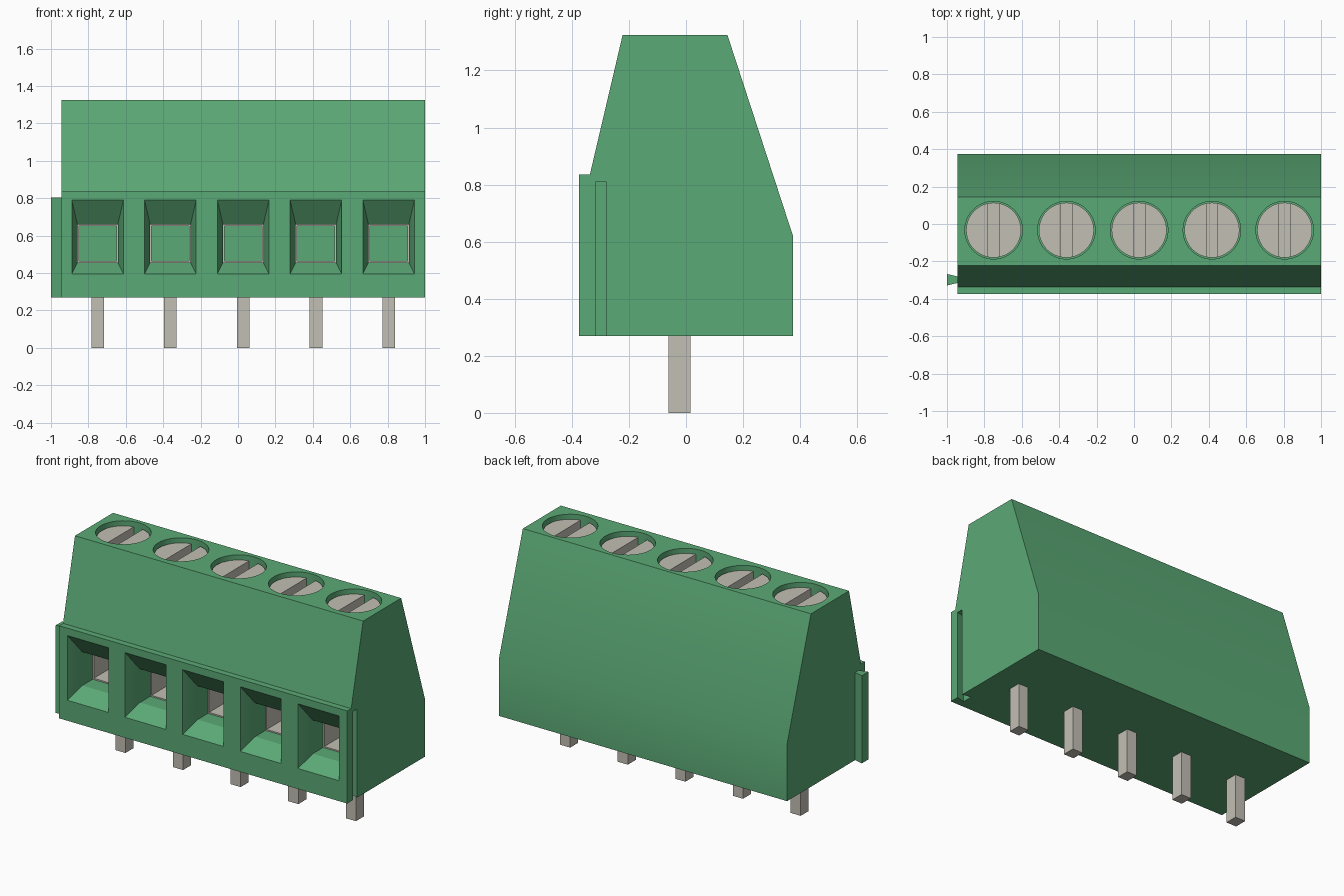
import bpy, bmesh, math
from mathutils import Matrix

if "Cube" in bpy.data.objects:
    bpy.data.objects.remove(bpy.data.objects["Cube"], do_unlink=True)


def material(name, rgb):
    m = bpy.data.materials.new(name)
    m.use_nodes = True
    m.diffuse_color = (*rgb, 1)
    m.node_tree.nodes["Principled BSDF"].inputs["Base Color"].default_value = (*rgb, 1)
    return m


GREEN = material("green plastic", (0.105, 0.40, 0.18))
METAL = material("tinned metal", (0.54, 0.52, 0.455))

LEFT, RIGHT, BASE, TOP, FRONT = -0.945, 1.0, 0.27, 1.325, -0.375
POLES = [0.0275 + 0.389 * i for i in range(-2, 3)]
SCREW_Y = -0.033
CHANNEL_BACK = 0.12


def finish(bm, name, mat):
    bmesh.ops.recalc_face_normals(bm, faces=bm.faces)
    mesh = bpy.data.meshes.new(name)
    bm.to_mesh(mesh)
    bm.free()
    mesh.materials.append(mat)
    ob = bpy.data.objects.new(name, mesh)
    bpy.context.collection.objects.link(ob)
    return ob


def loft(name, sections, mat, ring=False):
    """Bridge matching outlines; cap the ends, or close the loop into a ring."""
    bm = bmesh.new()
    loops = [[bm.verts.new(p) for p in s] for s in sections]
    pairs = list(zip(loops, loops[1:]))
    if ring:
        pairs.append((loops[-1], loops[0]))
    else:
        bm.faces.new(loops[0])
        bm.faces.new(loops[-1])
    for a, b in pairs:
        for i in range(len(a)):
            j = (i + 1) % len(a)
            bm.faces.new((a[i], a[j], b[j], b[i]))
    return finish(bm, name, mat)


def box(name, lo, hi, mat):
    def layer(z):
        return [(lo[0], lo[1], z), (hi[0], lo[1], z), (hi[0], hi[1], z), (lo[0], hi[1], z)]
    return loft(name, [layer(lo[2]), layer(hi[2])], mat)


def cylinder(name, x, y, z0, z1, r, mat):
    bm = bmesh.new()
    bmesh.ops.create_cone(bm, cap_ends=True, segments=48, radius1=r, radius2=r, depth=z1 - z0,
                          matrix=Matrix.Translation((x, y, (z0 + z1) / 2)))
    return finish(bm, name, mat)


def activate(ob):
    bpy.ops.object.select_all(action='DESELECT')
    ob.select_set(True)
    bpy.context.view_layer.objects.active = ob


def cut(ob, cutter):
    activate(ob)
    mod = ob.modifiers.new("cut", 'BOOLEAN')
    mod.operation, mod.solver, mod.object = 'DIFFERENCE', 'EXACT', cutter
    bpy.ops.object.modifier_apply(modifier=mod.name)
    bpy.data.objects.remove(cutter, do_unlink=True)


def smooth(ob):
    activate(ob)
    bpy.ops.object.shade_smooth_by_angle(angle=math.radians(20))


def opening(x, y, half, z0, z1):
    return [(x - half, y, z0), (x + half, y, z0), (x + half, y, z1), (x - half, y, z1)]


def dovetail(name, x_narrow, x_wide, z0, z1, mat, grow=0.0):
    """Upright wedge bar, narrow at one x and wide at the other."""
    mid, n, w = -0.298, 0.017 + grow, 0.031 + grow

    def layer(z):
        return [(x_narrow, mid - n, z), (x_narrow, mid + n, z), (x_wide, mid + w, z), (x_wide, mid - w, z)]
    return loft(name, [layer(z0), layer(z1)], mat)


# Housing
profile = [(FRONT, BASE), (0.375, BASE), (0.375, 0.62), (0.145, TOP),
           (-0.222, TOP), (-0.337, 0.835), (FRONT, 0.835)]
housing = loft("housing", [[(x, y, z) for y, z in profile] for x in (LEFT, RIGHT)], GREEN)

# Wire funnels and screw bores
for x in POLES:
    cut(housing, loft("funnel_cutter", [
        opening(x, FRONT - 0.1, 0.138, 0.395, 0.79),
        opening(x, FRONT, 0.138, 0.395, 0.79),
        opening(x, FRONT + 0.1, 0.108, 0.455, 0.66),
        opening(x, CHANNEL_BACK, 0.108, 0.455, 0.66)], GREEN))
    cut(housing, cylinder("bore_cutter", x, SCREW_Y, TOP - 0.14, TOP + 0.1, 0.154, GREEN))

# Interlocking groove and rail
cut(housing, dovetail("groove_cutter", RIGHT + 0.001, RIGHT - 0.055, BASE - 0.1, 0.81, GREEN, 0.002))
smooth(housing)
dovetail("side_rail", LEFT + 0.002, -1.0, BASE, 0.805, GREEN)

# Metal parts of each pole
for i, x in enumerate(POLES, 1):
    box(f"pin_{i}", (x - 0.034, -0.062, 0), (x + 0.034, 0.015, BASE + 0.02), METAL)

    front, back = FRONT + 0.2, CHANNEL_BACK
    outer, inner = (0.108, 0.455, 0.66), (0.100, 0.463, 0.652)
    loft(f"wire_clamp_{i}", [opening(x, front, *outer), opening(x, back, *outer),
                             opening(x, back, *inner), opening(x, front, *inner)], METAL, ring=True)

    head = cylinder(f"screw_{i}", x, SCREW_Y, TOP - 0.14, TOP - 0.028, 0.147, METAL)
    cut(head, box("slot_cutter", (x - 0.03, SCREW_Y - 0.3, TOP - 0.09),
                  (x + 0.03, SCREW_Y + 0.3, TOP + 0.1), METAL))
    smooth(head)
